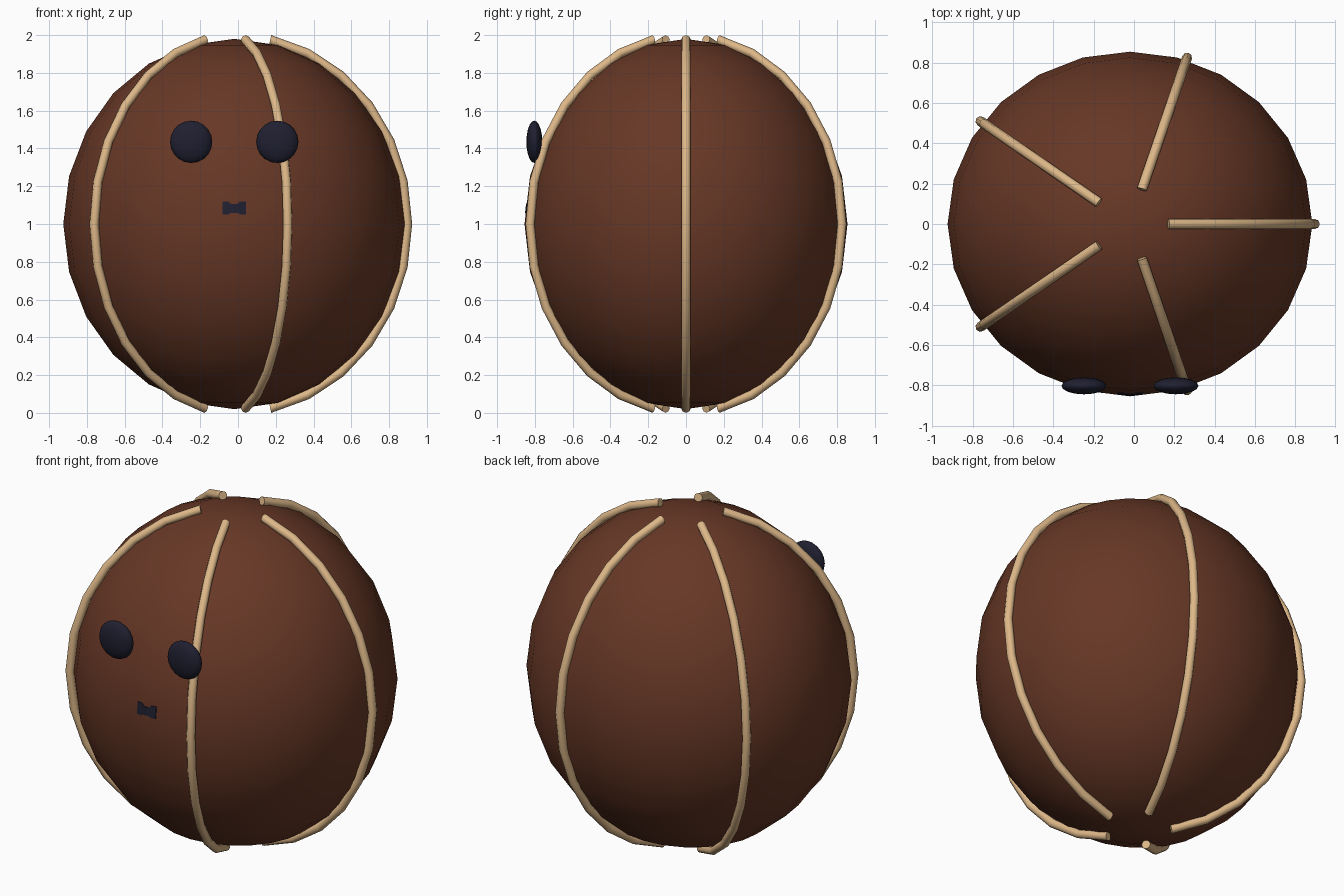
import bpy, bmesh, math

if "Cube" in bpy.data.objects:
    bpy.data.objects.remove(bpy.data.objects["Cube"])

CX, CZ = -0.02, 1.0          # body centre


def material(name, rgb):
    m = bpy.data.materials.new(name)
    m.diffuse_color = (*rgb, 1)
    m.use_nodes = True
    m.node_tree.nodes["Principled BSDF"].inputs["Base Color"].default_value = m.diffuse_color
    return m


brown = material("dark_brown", (0.135, 0.039, 0.019))
tan = material("tan", (0.73, 0.48, 0.25))
navy = material("dark_navy", (0.0137, 0.0137, 0.030))


def finish(ob, name, mat, angle=None):
    ob.name = name
    ob.data.materials.append(mat)
    if angle:
        bpy.ops.object.select_all(action='DESELECT')
        ob.select_set(True)
        bpy.context.view_layer.objects.active = ob
        bpy.ops.object.shade_smooth_by_angle(angle=math.radians(angle))


def ellipsoid(name, loc, radii, segs, rings, mat):
    bpy.ops.mesh.primitive_uv_sphere_add(segments=segs, ring_count=rings, location=loc)
    ob = bpy.context.object
    ob.scale = radii
    bpy.ops.object.transform_apply(location=False, rotation=False, scale=True)
    finish(ob, name, mat, 60)


def mesh_object(name, bm, mat, angle=None):
    bmesh.ops.recalc_face_normals(bm, faces=bm.faces)
    me = bpy.data.meshes.new(name)
    bm.to_mesh(me)
    bm.free()
    ob = bpy.data.objects.new(name, me)
    bpy.context.collection.objects.link(ob)
    finish(ob, name, mat, angle)


def seam(name, azimuth, steps=12, sides=8, r=0.025):
    """Tube that follows a meridian of the body, with capped ends."""
    bm = bmesh.new()
    ca, sa = math.cos(azimuth), math.sin(azimuth)
    rings = []
    for i in range(steps + 1):
        lat = math.radians(-78 + 156 * i / steps)
        ring = []
        for k in range(sides):
            t = math.tau * k / sides
            out, side = r * math.cos(t), r * math.sin(t)
            h = math.cos(lat)
            x = CX + 0.917 * h * ca + out * h * ca - side * sa
            y = 0.868 * h * sa + out * h * sa + side * ca
            z = CZ + (0.997 + out) * math.sin(lat)
            ring.append(bm.verts.new((x, y, z)))
        rings.append(ring)
    for a, b in zip(rings, rings[1:]):
        for k in range(sides):
            n = (k + 1) % sides
            bm.faces.new((a[k], a[n], b[n], b[k]))
    bm.faces.new(rings[0])
    bm.faces.new(rings[-1])
    mesh_object(name, bm, tan, 50)


# Round body
ellipsoid("body", (CX, 0, CZ), (0.905, 0.855, 0.98), 24, 12, brown)

# Five seams around the body
for i in range(5):
    seam(f"seam_{i + 1}", math.radians(72 * i))

# Flattened eyes
for side, label in ((-1, "left"), (1, "right")):
    ellipsoid(f"eye_{label}", (CX + side * 0.228, -0.803, 1.435),
              (0.112, 0.042, 0.112), 16, 10, navy)

# Small notched mouth plate hugging the front of the body
bm = bmesh.new()
columns = []
for dx, lo, hi in ((-0.062, 1.05, 1.12), (-0.03, 1.05, 1.12), (-0.02, 1.058, 1.108), (0, 1.058, 1.105),
                   (0.02, 1.058, 1.108), (0.03, 1.05, 1.12), (0.062, 1.05, 1.12)):
    columns.append([bm.verts.new((CX + dx, -(0.859 - 0.114 * (z - 1) - 0.124 * abs(dx)) + back, z))
                    for z, back in ((lo, 0), (hi, 0), (hi, 0.008), (lo, 0.008))])
for a, b in zip(columns, columns[1:]):
    for k in range(4):
        n = (k + 1) % 4
        bm.faces.new((a[k], a[n], b[n], b[k]))
bm.faces.new(columns[0])
bm.faces.new(columns[-1])
mesh_object("mouth", bm, navy)
